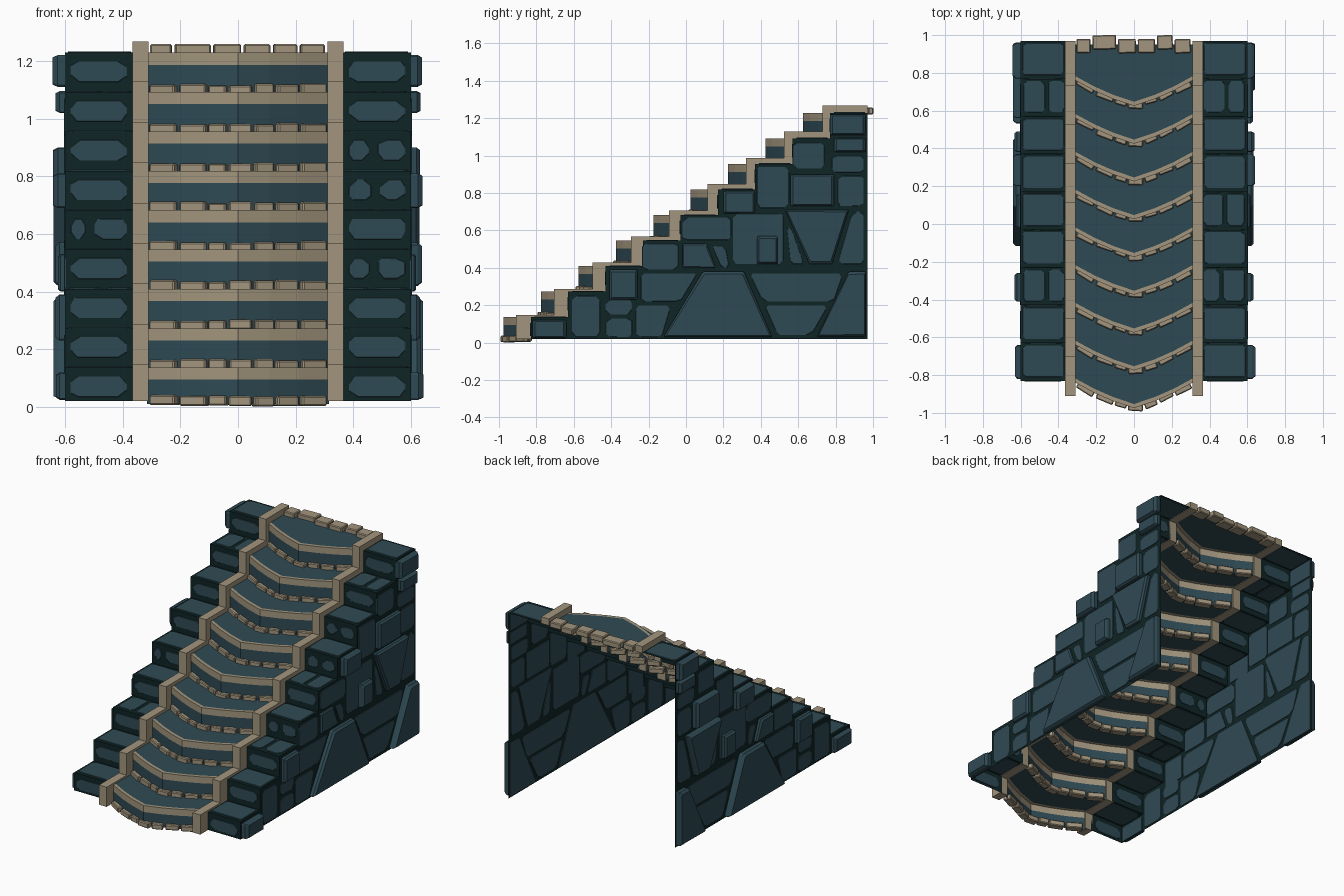
import bpy, bmesh, math, random
from mathutils import Vector, Matrix

if "Cube" in bpy.data.objects:
    bpy.data.objects.remove(bpy.data.objects["Cube"])

random.seed(4)
N, H, D = 9, 0.1365, 0.2            # step count, rise, run
Y0 = -0.83                          # front of the stone side steps
WALL_X, TRIM_IN, TRIM_OUT = 0.60, 0.31, 0.365


def material(name, rgb):
    m = bpy.data.materials.new(name)
    m.diffuse_color = (*rgb, 1)
    m.use_nodes = True
    m.node_tree.nodes["Principled BSDF"].inputs["Base Color"].default_value = m.diffuse_color
    return m


TEAL = material("teal_stone", (0.028, 0.068, 0.088))
DARK = material("dark_mortar", (0.005, 0.018, 0.019))
BEIGE = material("beige_trim", (0.36, 0.30, 0.205))


def finish(name, bm, mats, fix_normals=True):
    if fix_normals:
        bmesh.ops.recalc_face_normals(bm, faces=bm.faces)
    me = bpy.data.meshes.new(name)
    bm.to_mesh(me)
    bm.free()
    for m in mats:
        me.materials.append(m)
    ob = bpy.data.objects.new(name, me)
    bpy.context.collection.objects.link(ob)
    return ob


def quad(bm, pts, mat=0):
    f = bm.faces.new([bm.verts.new(p) for p in pts])
    f.material_index = mat
    return f


def stone(bm, corners, normal, front, back=0.004, chip=0.025):
    """Plate with clipped corners; thick ones get a chamfered face."""
    pts = []
    for i, p in enumerate(corners):
        for q in (corners[i - 1], corners[(i + 1) % len(corners)]):
            d = q - p
            c = chip * random.uniform(0.5, 1.3)
            pts.append(p + d.normalized() * min(c, d.length * 0.35))
    mid = sum(pts, Vector()) / len(pts)

    def ring(offset, inset):
        return [bm.verts.new(p + normal * offset - (p - mid).normalized() * inset) for p in pts]
    rings = [ring(-back, 0), ring(front * 0.6, 0), ring(front, min(front * 0.6, 0.015))]
    n = len(pts)
    for a, b in zip(rings, rings[1:]):
        for i in range(n):
            bm.faces.new((a[i], a[(i + 1) % n], b[(i + 1) % n], b[i]))
    bm.faces.new(rings[0])
    bm.faces.new(rings[-1])


# Wall stones: rectangles (y0, y1, z0, z1)
FLAT = [(-.61, -.46, .03, .25), (-.43, -.29, .15, .23), (-.43, -.29, .03, .13),
        (-.235, -.04, .39, .53), (-.02, .24, .55, .67), (.25, .52, .42, .69),
        (.38, .55, .72, .94), (.57, .74, .93, 1.07), (.78, .95, .91, 1.0),
        (.81, .95, .73, .89)]
RAISED = [(-.82, -.64, .025, .12), (-.41, -.26, .23, .39), (.2, .37, .69, .81),
          (.38, .49, .42, .57), (.56, .79, .73, .90), (.77, .96, 1.11, 1.22),
          (.79, .96, 1.02, 1.095)]
# Slanted stones: (z0, z1, bottom y0, y1, top y0, y1, thickness)
SLANTED = [(.03, .38, -.12, .46, .09, .31, .035), (.42, .71, .66, .78, .53, .87, .035),
           (.03, .38, .70, .96, .87, .96, .045), (.03, .20, -.27, -.13, -.27, -.08, .004),
           (.22, .37, -.24, -.03, -.24, .06, .004), (.40, .53, -.02, .16, -.02, .11, .018),
           (.40, .52, .19, .23, .14, .21, .004), (.22, .37, .41, .79, .34, .84, .004),
           (.04, .20, .49, .67, .42, .76, .004), (.42, .70, .81, .95, .89, .95, .004),
           (.42, .62, .56, .63, .54, .56, .004)]

for s, side in ((-1, "left"), (1, "right")):
    # Mortar sheet: wall columns, side treads and risers
    bm = bmesh.new()
    for i in range(N):
        a, b, z0, z1 = Y0 + D * i, Y0 + D * (i + 1), max(H * i, 0.02), H * (i + 1)
        b = min(b, 0.97)
        w, t = s * WALL_X, s * (TRIM_OUT - 0.01)
        quad(bm, [(w, a, .02), (w, b, .02), (w, b, z1), (w, a, z1)][::s])
        quad(bm, [(t, a, z1), (w, a, z1), (w, b, z1), (t, b, z1)][::s])
        quad(bm, [(t, a, z0), (w, a, z0), (w, a, z1), (t, a, z1)][::s])
    finish(side + "_mortar_shell", bm, [DARK], False)

    # Stones on the side wall
    bm = bmesh.new()
    nx = Vector((s, 0, 0))
    solids = [(z0, z1, a, b, a, b, .004) for a, b, z0, z1 in FLAT]
    solids += [(z0, z1, a, b, a, b, .036) for a, b, z0, z1 in RAISED]
    for z0, z1, a, b, c, d, thick in solids + SLANTED:
        ring = [Vector((s * WALL_X, y, z)) for y, z in ((a, z0), (b, z0), (d, z1), (c, z1))]
        if thick > .01:
            thick += random.uniform(-.006, .008)
        stone(bm, ring, nx, thick, chip=.006 if thick > .01 else .022)
    finish(side + "_wall_stones", bm, [TEAL])

    # Stone patches on the side treads and risers
    bm = bmesh.new()
    for i in range(N):
        a, z0, z1 = Y0 + D * i, H * i, H * (i + 1)
        cut = random.uniform(.45, .52)
        split = i in ((3, 5, 6) if s > 0 else (4,))
        for x0, x1 in ([(.385, cut - .015), (cut + .015, .58)] if split else [(.385, .58)]):
            stone(bm, [Vector((s * x, a, z)) for x, z in
                       ((x0, z0 + .035), (x1, z0 + .035), (x1, z1 - .03), (x0, z1 - .03))],
                  Vector((0, -1, 0)), .004)
        split = random.random() < (.6 if s > 0 else .25)
        for x0, x1 in ([(.37, cut - .01), (cut + .01, .585)] if split else [(.37, .59)]):
            stone(bm, [Vector((s * x, y, z1)) for x, y in
                       ((x0, a + .02), (x1, a + .02), (x1, a + D - .012), (x0, a + D - .012))],
                  Vector((0, 0, 1)), .004, chip=.018)
    finish(side + "_step_patches", bm, [TEAL])

    # Zigzag beige stringer
    outer, inner = [], []
    for i in range(N):
        yo, yi, top = -.91 + .205 * i, Y0 + D * i, .148 + .14 * i
        zo = .02 if i == 0 else top - .14
        zi = .02 if i == 0 else H * i - .004
        outer += [(yo, zo), (yo, top)]
        inner += [(yi, zi), (yi, H * (i + 1) - .004)]
    outer.append((.97, .148 + .14 * 8))
    inner.append((.97, H * N - .004))
    bm = bmesh.new()
    rows = [[bm.verts.new((s * x, y, z)) for y, z in line]
            for x, line in ((TRIM_IN, outer), (TRIM_OUT, outer), (TRIM_OUT, inner), (TRIM_IN, inner))]
    for k in range(4):
        p, q = rows[k], rows[(k + 1) % 4]
        for j in range(len(p) - 1):
            bm.faces.new((p[j], p[j + 1], q[j + 1], q[j]))
    for e in (0, -1):
        bm.faces.new([r[e] for r in rows])
    finish(side + "_stringer", bm, [BEIGE])


def bow(x):                         # forward-bowed tread outline
    return .28 * abs(x) + .5 * x * x


# Bowed treads and risers, with a beige lip on each front edge
bm = bmesh.new()
XS = [-.315, -.21, -.11, 0, .11, .21, .315]
for i in range(N):
    y, z0, z1 = -.975 + D * i, max(H * i, .01), H * (i + 1)
    for x0, x1 in zip(XS, XS[1:]):
        def row(dy, z):
            return [(x, y + bow(x) + dy, z) for x in (x0, x1)]
        back = row(D, z1) if i < N - 1 else [(x0, .95, z1), (x1, .95, z1)]
        rows = [row(0, z0), row(0, z1 - .042), row(0, z1), row(.022, z1), back]
        for k, mat in enumerate((0, 1, 1, 0)):
            p, q = rows[k], rows[k + 1]
            quad(bm, [p[0], p[1], q[1], q[0]], mat)
finish("bowed_treads", bm, [TEAL, BEIGE], False)


def brick(bm, x0, x1, y, z0, z1, depth, angle):
    m = (Matrix.Translation(((x0 + x1) / 2, y, (z0 + z1) / 2)) @ Matrix.Rotation(angle, 4, 'Z')
         @ Matrix.Diagonal((x1 - x0, depth, z1 - z0, 1)))
    bmesh.ops.create_cube(bm, size=1, matrix=m)


# Small bricks along the foot of each riser
bm = bmesh.new()
EDGES = [-.305, -.2, -.1, -.033, .05, .122, .207, .305]
for i in range(N):
    for x0, x1 in zip(EDGES, EDGES[1:]):
        xm = (x0 + x1) / 2
        slope = 0 if abs(xm) < .02 else math.copysign(.28 + abs(xm), xm)
        z = max(H * i - .008, .004) + random.uniform(-.004, .004)
        brick(bm, x0 + .002, x1 - .002, -.975 + D * i + bow(xm) + random.uniform(0, .012),
              z, z + .035, .05, math.atan(slope) + random.uniform(-.08, .08))
# Straight row of bricks at the back of the landing
TOP = [-.31, -.225, -.09, .015, .117, .21, .305]
for k, (x0, x1) in enumerate(zip(TOP, TOP[1:])):
    brick(bm, x0 + .005, x1 - .005, .95 + (.012 if k % 3 == 1 else -.008), 1.22, 1.258, .075,
          random.uniform(-.05, .05))
bmesh.ops.bevel(bm, geom=bm.edges[:], offset=.005, segments=1, affect='EDGES')
finish("edge_bricks", bm, [BEIGE])
